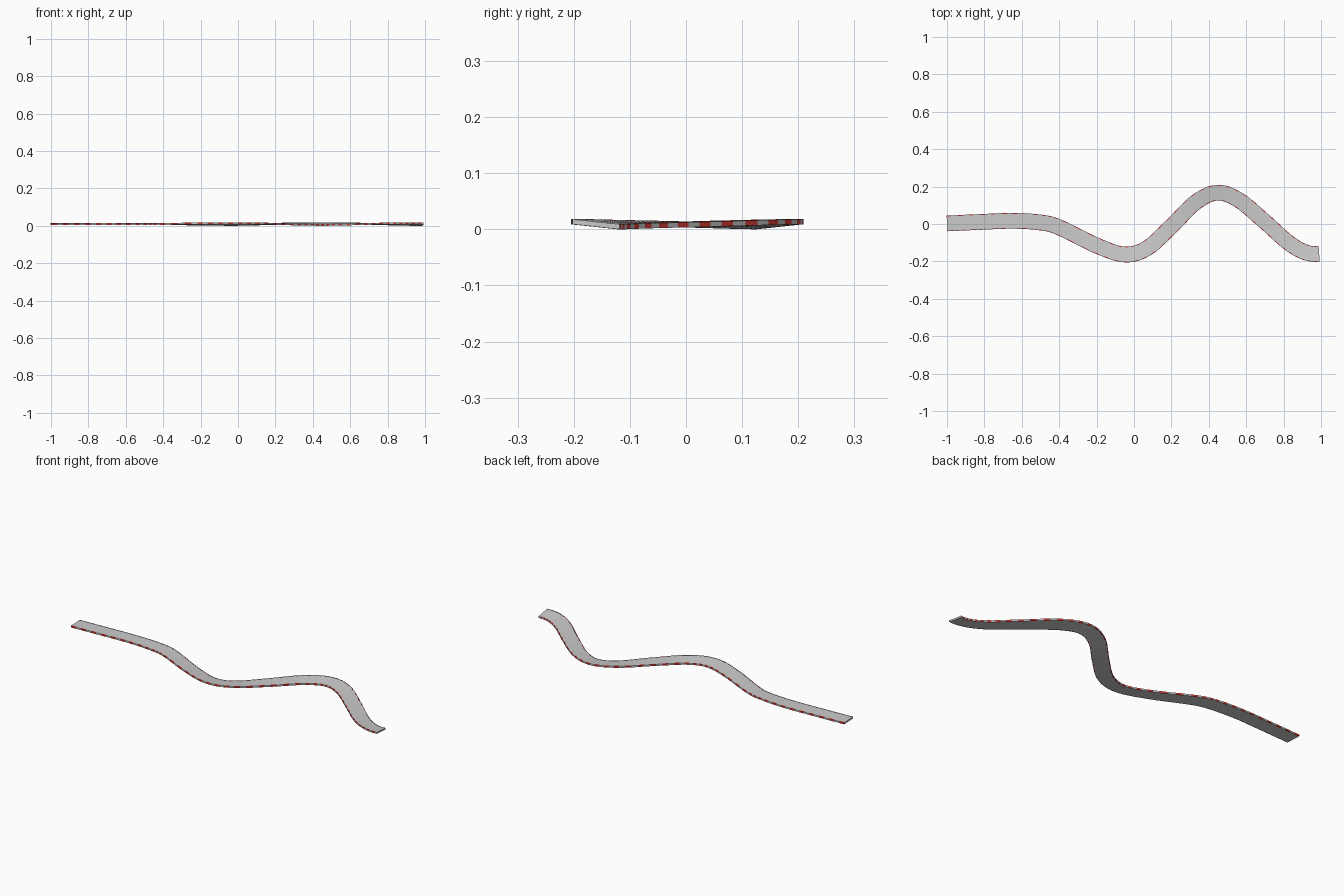
import bpy, math
from mathutils import Vector

if "Cube" in bpy.data.objects:
    bpy.data.objects.remove(bpy.data.objects["Cube"])

# Centreline control points: x, y, bank (+1 lifts the left / +y edge)
PTS = [(-1, .003, 0), (-.82, .011, 0), (-.65, .017, 0), (-.5, .008, .2), (-.4, -.018, 0),
       (-.2, -.115, -.7), (-.05, -.163, -1), (.07, -.129, -.8), (.2, -.012, 0),
       (.33, .116, .8), (.445, .167, 1), (.56, .128, .8), (.7, .012, 0),
       (.82, -.095, -.6), (.91, -.149, -1), (.99, -.160, -1)]
SUB = 12
ROAD, KERB = .0375, .042      # half widths
MID, BANK, THICK = .0135, .0045, .009


def spline():
    """Smooth the control points with a Catmull-Rom curve."""
    p = [Vector(q) for q in PTS]
    p = [2 * p[0] - p[1]] + p + [2 * p[-1] - p[-2]]
    p[-1].y = -.135
    out = []
    for i in range(1, len(p) - 2):
        a, b, c, d = p[i - 1:i + 3]
        for k in range(SUB):
            t = k / SUB
            out.append(.5 * (2 * b + (c - a) * t + (2 * a - 5 * b + 4 * c - d) * t * t
                             + (3 * b - a - 3 * c + d) * t ** 3))
    return out + [p[-2]]


PATH = spline()


def section(i, profile):
    """Place a (side, height) profile across the path at sample i."""
    a, b = PATH[max(i - 1, 0)], PATH[min(i + 1, len(PATH) - 1)]
    n = Vector((-(b.y - a.y), b.x - a.x)).normalized()
    c = PATH[i]
    return [(c.x + n.x * s, c.y + n.y * s, MID + h + c.z * BANK * s / KERB) for s, h in profile]


def sweep(name, profile, spans, color=None):
    """Sweep a closed profile along each (start, end) span of the path."""
    verts, faces, m = [], [], len(profile)
    for s, e in spans:
        base = len(verts)
        for i in range(s, e + 1):
            verts += section(i, profile)
        for r in range(e - s):
            o = base + r * m
            for j in range(m):
                k = (j + 1) % m
                faces.append((o + j, o + k, o + m + k, o + m + j))
        faces.append(tuple(base + j for j in reversed(range(m))))
        faces.append(tuple(base + (e - s) * m + j for j in range(m)))
    me = bpy.data.meshes.new(name)
    me.from_pydata(verts, [], faces)
    ob = bpy.data.objects.new(name, me)
    bpy.context.collection.objects.link(ob)
    if color:
        mat = bpy.data.materials.new(name)
        mat.diffuse_color = color
        mat.use_nodes = True
        mat.node_tree.nodes["Principled BSDF"].inputs["Base Color"].default_value = mat.diffuse_color
        me.materials.append(mat)
    return ob


N = len(PATH) - 1
# Road slab
sweep("road", [(-ROAD, -THICK), (ROAD, -THICK), (ROAD, 0), (-ROAD, 0)], [(0, N)])

# Striped kerbs on both edges
for side, label in ((1, "left"), (-1, "right")):
    prof = [(side * ROAD, -THICK), (side * KERB, -THICK), (side * KERB, 0), (side * ROAD, .001)]
    if side < 0:
        prof.reverse()
    for k, (tint, col) in enumerate((("red", (.75, .05, .04, 1)), ("white", (.9, .9, .9, 1)))):
        sweep(f"{label}_kerb_{tint}", prof,
              [(i, min(i + 2, N)) for i in range(2 * k, N, 4)], col)
